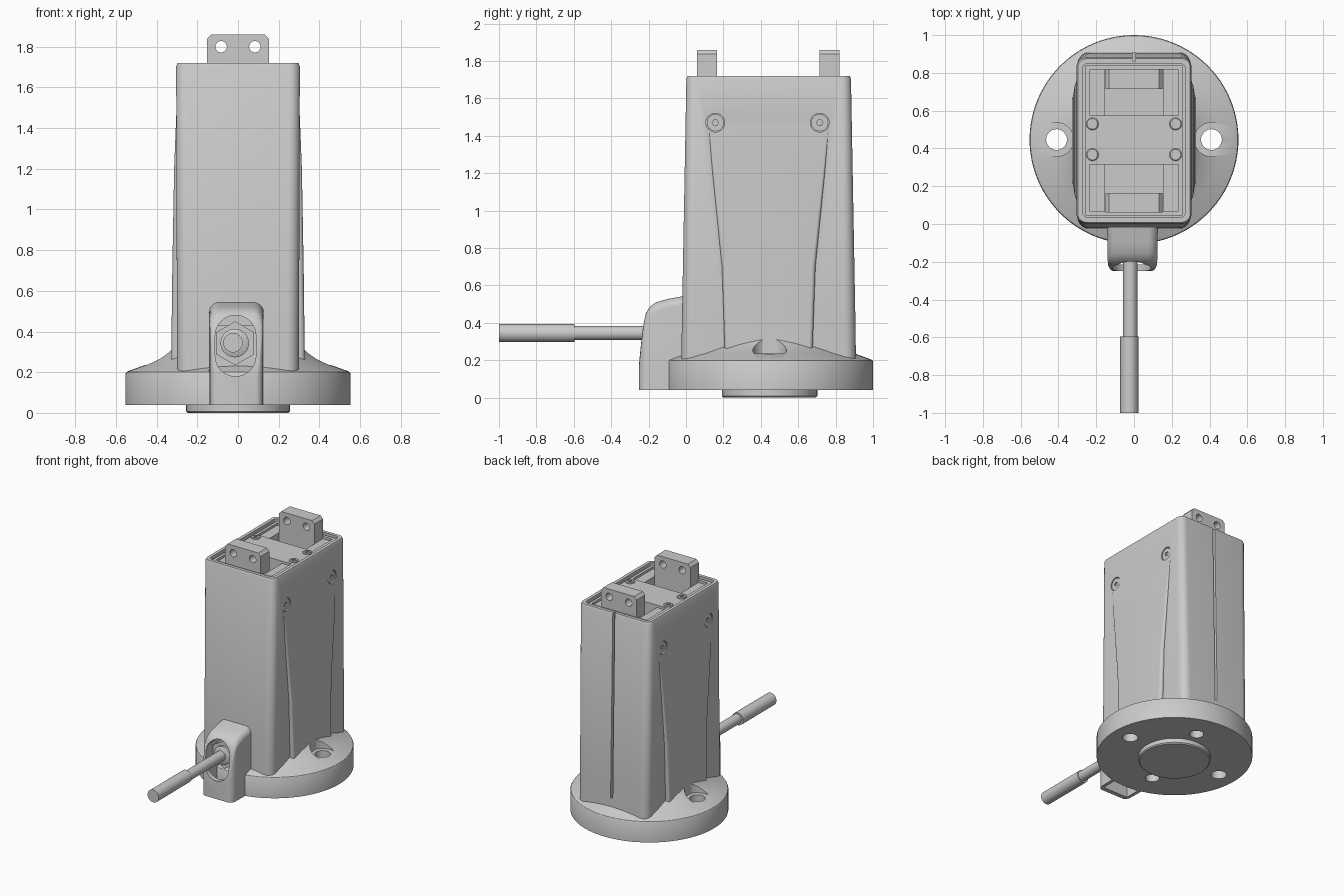
import bpy, bmesh, math
from mathutils import Vector

if "Cube" in bpy.data.objects:
    bpy.data.objects.remove(bpy.data.objects["Cube"], do_unlink=True)

grey = bpy.data.materials.new("plain grey")
grey.use_nodes = True
COLOUR = (0.6, 0.6, 0.6, 1)
grey.diffuse_color = COLOUR
grey.node_tree.nodes["Principled BSDF"].inputs["Base Color"].default_value = COLOUR

BASE_Y = 0.447   # centre of the round base
BODY_Y = 0.442   # centre of the housing
parts = []


def loft(name, rings):
    """Skin equal-length rings of points and cap both ends."""
    bm = bmesh.new()
    rows = [[bm.verts.new(p) for p in ring] for ring in rings]
    n = len(rows[0])
    for a, b in zip(rows, rows[1:]):
        for i in range(n):
            j = (i + 1) % n
            bm.faces.new((a[i], a[j], b[j], b[i]))
    bm.faces.new(rows[0][::-1])
    bm.faces.new(rows[-1])
    bmesh.ops.recalc_face_normals(bm, faces=bm.faces)
    mesh = bpy.data.meshes.new(name)
    bm.to_mesh(mesh)
    bm.free()
    mesh.materials.append(grey)
    obj = bpy.data.objects.new(name, mesh)
    bpy.context.collection.objects.link(obj)
    parts.append(obj)
    return obj


def turned(name, start, axis, profile, n=48, spin=0.0):
    """Lathe (radius, distance) pairs around an axis."""
    start = Vector(start)
    quat = Vector(axis).to_track_quat('Z', 'Y')
    angles = [math.tau * i / n + spin for i in range(n)]
    return loft(name, [[start + quat @ Vector((r * math.cos(a), r * math.sin(a), d))
                        for a in angles] for r, d in profile])


def rod(name, start, axis, r, length, n=32, spin=0.0):
    return turned(name, start, axis, [(r, 0), (r, length)], n, spin)


def box(name, x, y, z):
    return loft(name, [[(x[0], y[0], h), (x[1], y[0], h), (x[1], y[1], h), (x[0], y[1], h)]
                       for h in z])


def rounded(hx, hy, r, z, cy=BODY_Y, n=8):
    """Rounded rectangle ring at height z."""
    pts = []
    for k, (sx, sy) in enumerate(((1, 1), (-1, 1), (-1, -1), (1, -1))):
        for i in range(n + 1):
            a = math.pi / 2 * (k + i / n)
            pts.append((sx * (hx - r) + r * math.cos(a),
                        cy + sy * (hy - r) + r * math.sin(a), z))
    return pts


def combine(target, tool, operation='DIFFERENCE'):
    """Apply a boolean and drop the tool object."""
    mod = target.modifiers.new("boolean", 'BOOLEAN')
    mod.operation, mod.solver, mod.object = operation, 'EXACT', tool
    bpy.context.view_layer.update()
    with bpy.context.temp_override(object=target, active_object=target):
        bpy.ops.object.modifier_apply(modifier=mod.name)
    parts.remove(tool)
    bpy.data.objects.remove(tool, do_unlink=True)


# Round base flange with sloping top and mounting holes
base = turned("base_flange", (0, BASE_Y, 0), (0, 0, 1),
              [(0.553, 0.04), (0.553, 0.193), (0.549, 0.2), (0.535, 0.207), (0.45, 0.238),
               (0.39, 0.268), (0.34, 0.3), (0.31, 0.33), (0.1, 0.33)], 96)
for side in (-1, 1):
    hole_x = side * 0.41
    combine(base, rod("cutter", (hole_x, BASE_Y, 0.235), (0, 0, 1), 0.09, 0.3))
    combine(base, rod("cutter", (hole_x, BASE_Y, -0.1), (0, 0, 1), 0.055, 0.6))
    combine(base, rod("cutter", (side * 0.08, BASE_Y + side * 0.34, -0.1),
                      (0, 0, 1), 0.05, 0.24))

# Locating boss underneath
turned("bottom_boss", (0, BASE_Y, 0), (0, 0, 1), [(0.247, 0), (0.255, 0.008), (0.255, 0.06)], 64)

# Tapered housing with swollen sides
body = loft("housing", [rounded(0.298, 0.468, 0.06, 0.1), rounded(0.3, 0.464, 0.06, 0.4),
                        rounded(0.304, 0.44, 0.05, 1.705), rounded(0.297, 0.433, 0.045, 1.72)])
swell = loft("side_swell", [rounded(0.33, 0.23, 0.02, 0.12), rounded(0.323, 0.25, 0.02, 0.7),
                            rounded(0.314, 0.3, 0.012, 1.2), rounded(0.296, 0.34, 0.005, 1.65)])
combine(body, swell, 'UNION')
combine(body, loft("cutter", [rounded(0.272, 0.408, 0.03, h) for h in (1.6, 1.8)]))
combine(body, box("cutter", (-0.009, 0.009), (0.862, 1), (0.3, 1.8)))

# Recessed screws on both sides
for side in (-1, 1):
    for y in (0.157, 0.715):
        combine(body, rod("cutter", (side * 0.285, y, 1.47), (side, 0, 0), 0.05, 0.1))
        screw = rod("side_screw", (side * 0.28, y, 1.47), (side, 0, 0), 0.046, 0.018)
        combine(screw, rod("cutter", (side * 0.288, y, 1.47), (side, 0, 0), 0.017, 0.1, 6))

# Top insert with stepped pockets, upright lugs and screws
insert = box("top_insert", (-0.257, 0.257), (0.045, 0.84), (1.55, 1.706))
for pocket, lug in (((0.07, 0.315), (0.06, 0.165)), ((0.575, 0.815), (0.715, 0.82))):
    combine(insert, box("cutter", (-0.235, 0.235), pocket, (1.688, 1.8)))
    combine(insert, box("cutter", (-0.155, 0.155), pocket, (1.6, 1.8)))
    outline = [(-0.152, 1.59), (0.152, 1.59), (0.152, 1.838), (0.132, 1.86),
               (-0.132, 1.86), (-0.152, 1.838)]
    tab = loft("mounting_lug", [[(x, y, z) for x, z in outline] for y in lug])
    for x in (-0.083, 0.083):
        combine(tab, rod("cutter", (x, lug[0] - 0.1, 1.8), (0, 1, 0), 0.028, 0.4))

for x in (-0.22, 0.22):
    for y in (0.367, 0.53):
        screw = turned("top_screw", (x, y, 1.7), (0, 0, 1),
                       [(0.033, 0), (0.033, 0.01), (0.028, 0.014)], 24)
        for w, h in ((0.02, 0.004), (0.004, 0.02)):
            combine(screw, box("cutter", (x - w, x + w), (y - h, y + h), (1.708, 1.75)))

# Hollow cable cover at the front
def arch(y, hx, top, r, n=8, cx=-0.008):
    pts = [(cx - hx, y, 0.04), (cx + hx, y, 0.04)]
    for sx, first in ((1, 0), (-1, math.pi / 2)):
        for i in range(n + 1):
            a = first + math.pi / 2 * i / n
            pts.append((cx + sx * (hx - r) + r * math.cos(a), y, top - r + r * math.sin(a)))
    return pts


cover = loft("cable_cover", [arch(0.01, 0.134, 0.55, 0.05), arch(-0.03, 0.134, 0.54, 0.05),
                             arch(-0.1, 0.133, 0.527, 0.05), arch(-0.16, 0.132, 0.51, 0.05),
                             arch(-0.195, 0.131, 0.485, 0.05), arch(-0.215, 0.13, 0.45, 0.05),
                             arch(-0.23, 0.124, 0.38, 0.045), arch(-0.243, 0.115, 0.27, 0.04),
                             arch(-0.25, 0.1, 0.19, 0.03)])
combine(cover, box("cutter", (-0.115, 0.099), (-0.215, -0.015), (-0.1, 0.43)))
stadium = []
for i in range(34):
    a = math.pi * (i if i < 17 else i - 1) / 16
    stadium.append((-0.012 + 0.1 * math.cos(a), 0.33 + (0.05 if i < 17 else -0.05)
                    + 0.1 * math.sin(a)))
combine(cover, loft("cutter", [[(x, y, z) for x, z in stadium] for y in (-0.4, -0.04)]))

# Cable gland, cable and sleeve
rod("gland_nut", (-0.014, 0, 0.342), (0, -1, 0), 0.108, 0.15, 6, math.pi / 2)
turned("gland_collar", (-0.016, -0.14, 0.343), (0, -1, 0), [(0.07, 0), (0.07, 0.03), (0.05, 0.04)], 32)
rod("cable", (-0.02, -0.1, 0.345), (0, -1, 0), 0.038, 0.55)
rod("cable_sleeve", (-0.025, -0.595, 0.345), (0, -1, 0), 0.048, 0.405)

# Smooth curved surfaces while keeping sharp edges
bpy.ops.object.select_all(action='DESELECT')
for obj in parts:
    obj.select_set(True)
bpy.context.view_layer.objects.active = body
bpy.ops.object.shade_smooth_by_angle(angle=math.radians(32))
